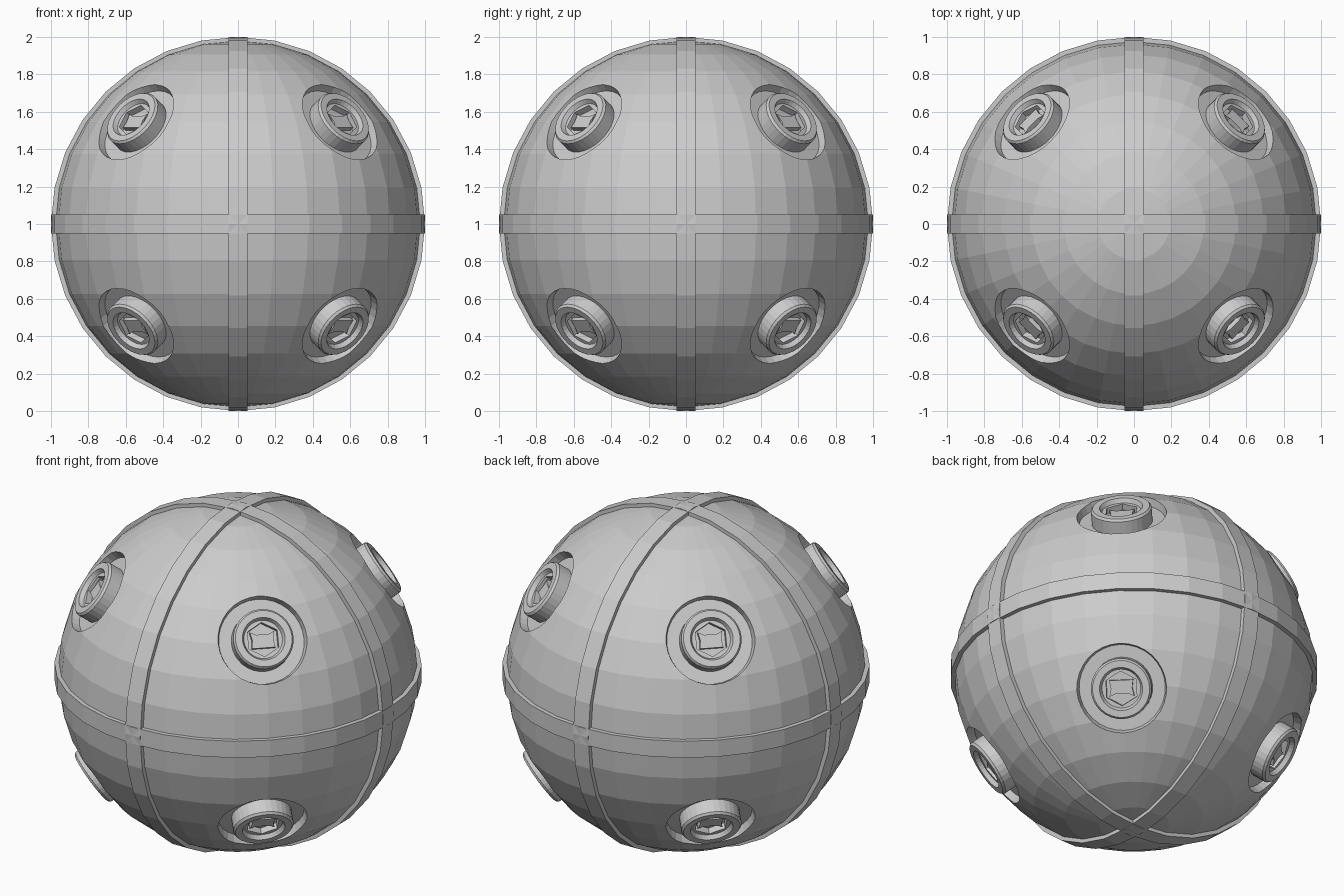
import bpy, bmesh, math
from mathutils import Matrix, Vector

if "Cube" in bpy.data.objects:
    bpy.data.objects.remove(bpy.data.objects["Cube"])

grey = bpy.data.materials.new("grey_metal")
grey.diffuse_color = (0.6, 0.6, 0.6, 1)
grey.use_nodes = True
grey.node_tree.nodes["Principled BSDF"].inputs["Base Color"].default_value = grey.diffuse_color

# Frame of the port that faces the front right upper octant
axis = Vector((1, -1, 1)).normalized()
up = (Vector((0, 0, 1)) - axis * axis.z).normalized()
side = up.cross(axis)
PORT = Matrix((side, up, axis)).transposed().to_4x4()


def finish(bm, name, matrix=Matrix()):
    """Turn a bmesh into an object centred on the ball."""
    bmesh.ops.recalc_face_normals(bm, faces=bm.faces[:])
    bm.transform(matrix)
    mesh = bpy.data.meshes.new(name)
    bm.to_mesh(mesh)
    bm.free()
    mesh.materials.append(grey)
    ob = bpy.data.objects.new(name, mesh)
    ob.location.z = 1
    bpy.context.collection.objects.link(ob)
    return ob


def revolve(name, profile, sides=32, matrix=Matrix(), closed=False, phase=0.0):
    """Revolve (radius, height) points about z; cap the ends or close the loop."""
    bm = bmesh.new()
    rings = []
    for r, h in profile:
        angles = [phase + 2 * math.pi * i / sides for i in range(sides)]
        rings.append([bm.verts.new((r * math.cos(a), r * math.sin(a), h)) for a in angles])
    pairs = list(zip(rings, rings[1:]))
    if closed:
        pairs.append((rings[-1], rings[0]))
    else:
        bm.faces.new(rings[0])
        bm.faces.new(rings[-1])
    for a, b in pairs:
        for i in range(sides):
            j = (i + 1) % sides
            bm.faces.new((a[i], a[j], b[j], b[i]))
    return finish(bm, name, matrix)


def extrude(name, outline, low, high, matrix):
    """Extrude a flat outline along z."""
    bm = bmesh.new()
    face = bm.faces.new([bm.verts.new((x, y, low)) for x, y in outline])
    new = bmesh.ops.extrude_face_region(bm, geom=[face])["geom"]
    bmesh.ops.translate(bm, vec=(0, 0, high - low),
                        verts=[v for v in new if isinstance(v, bmesh.types.BMVert)])
    return finish(bm, name, matrix)


def apply(ob, mod):
    bpy.context.view_layer.objects.active = ob
    bpy.ops.object.modifier_apply(modifier=mod.name)


def mirror_to_octants(ob):
    mod = ob.modifiers.new("octants", "MIRROR")
    mod.use_axis = (True, True, True)
    mod.use_mirror_merge = False
    apply(ob, mod)


def cut(ob, cutter):
    mod = ob.modifiers.new("cut", "BOOLEAN")
    mod.operation = "DIFFERENCE"
    mod.solver = "EXACT"
    mod.object = cutter
    bpy.context.view_layer.update()
    apply(ob, mod)
    bpy.data.objects.remove(cutter)


# Ball shell with eight tapered round pockets
bm = bmesh.new()
bmesh.ops.create_uvsphere(bm, u_segments=32, v_segments=16, radius=0.98)
shell = finish(bm, "ball_shell")
pockets = revolve("pocket_cutter", [(0.235, 0.90), (0.282, 1.10)], matrix=PORT)
pockets.hide_render = True
mirror_to_octants(pockets)
cut(shell, pockets)

# Three raised bands around the ball
band = [(0.93, -0.05), (1.0, -0.05), (1.0, 0.05), (0.93, 0.05)]
for name, turn in (("equator_band", Matrix()),
                   ("front_back_band", Matrix.Rotation(math.pi / 2, 4, "Y")),
                   ("side_band", Matrix.Rotation(math.pi / 2, 4, "X"))):
    revolve(name, band, matrix=turn, closed=True)

# Round port with a dished face and a six-sided socket
port = revolve("port", [(0.166, 0.87), (0.166, 0.977), (0.156, 0.99), (0.118, 0.99),
                        (0.106, 0.965)], matrix=PORT)
socket = revolve("socket_cutter", [(0.095, 0.93), (0.095, 1.05)], sides=6,
                 matrix=PORT, phase=math.pi / 2)
socket.hide_render = True
cut(port, socket)
mirror_to_octants(port)

# Small notched key block inside the socket
key = extrude("port_key", [(-0.065, -0.045), (0.065, -0.045), (0.058, 0.0), (0.068, 0.045),
                           (0.035, 0.03), (-0.035, 0.03), (-0.068, 0.045), (-0.058, 0.0)],
              0.92, 0.955, PORT)
mirror_to_octants(key)
